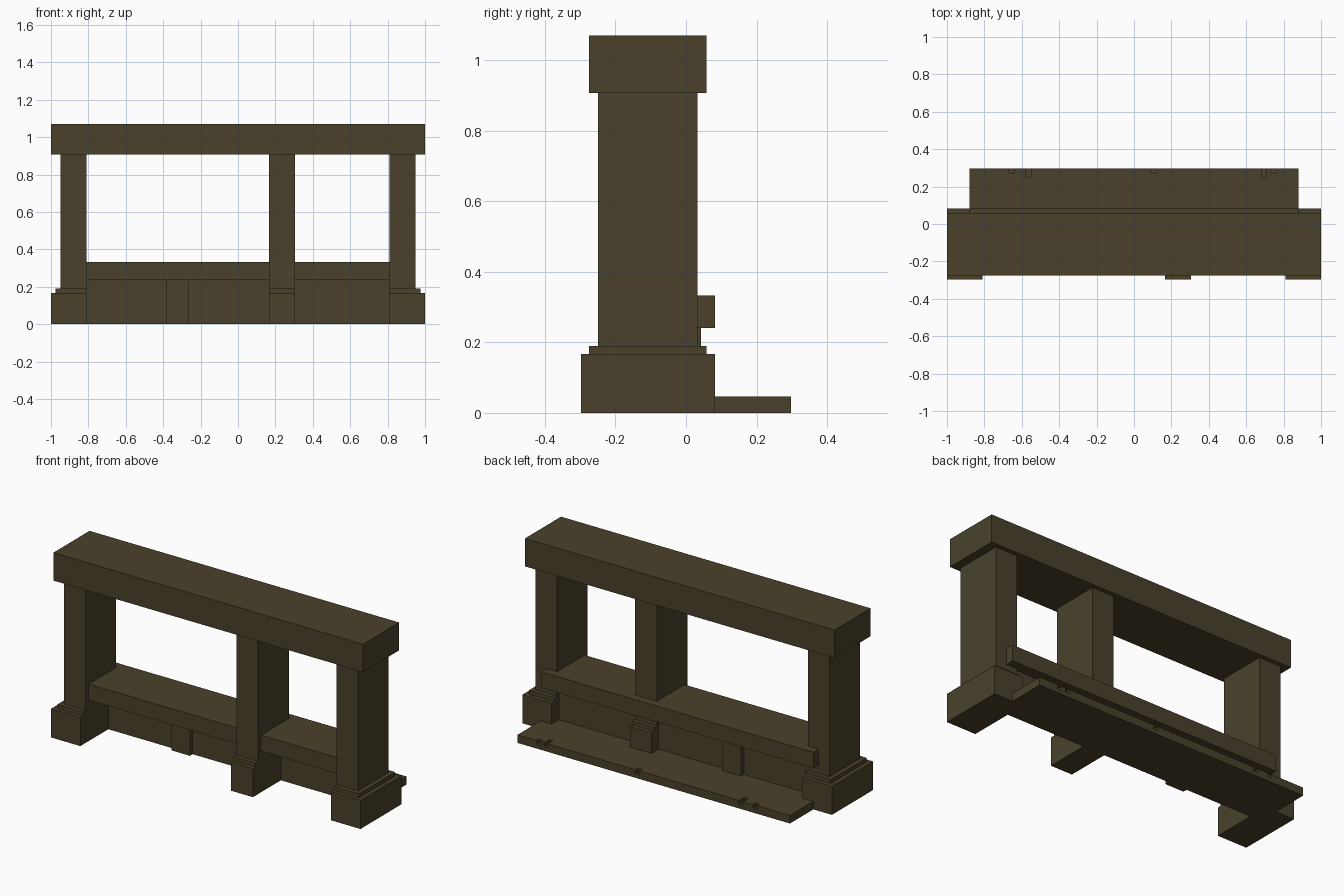
import bpy

if "Cube" in bpy.data.objects:
    bpy.data.objects.remove(bpy.data.objects["Cube"])

wood = bpy.data.materials.new("dark olive brown")
wood.diffuse_color = (0.068, 0.053, 0.025, 1)
wood.use_nodes = True
wood.node_tree.nodes["Principled BSDF"].inputs["Base Color"].default_value = wood.diffuse_color


def box(name, x, y, z):
    """Axis-aligned box from (min, max) ranges."""
    verts = [(a, b, c) for a in x for b in y for c in z]
    faces = [(0, 1, 3, 2), (4, 6, 7, 5), (0, 4, 5, 1),
             (2, 3, 7, 6), (0, 2, 6, 4), (1, 5, 7, 3)]
    mesh = bpy.data.meshes.new(name)
    mesh.from_pydata(verts, [], faces)
    mesh.materials.append(wood)
    obj = bpy.data.objects.new(name, mesh)
    bpy.context.collection.objects.link(obj)
    return obj


# Posts with stepped footings: (name, post x range, outward direction)
POSTS = [("left", (-0.95, -0.81), -1),
         ("middle", (0.165, 0.305), 0),
         ("right", (0.81, 0.95), 1)]


def flare(x, side, amount):
    """Widen a post range on its outer side only."""
    return (x[0] - amount * (side < 0), x[1] + amount * (side > 0))


for name, x, side in POSTS:
    box(name + "_post", x, (-0.25, 0.033), (0.19, 0.907))
    box(name + "_footing_cap", flare(x, side, 0.025), (-0.275, 0.058), (0.167, 0.19))
    box(name + "_footing", flare(x, side, 0.05), (-0.298, 0.082), (0, 0.167))

# Top beam
box("top_beam", (-1, 1), (-0.275, 0.058), (0.907, 1.07))

# Sill board between the posts, with a longer rail behind them
box("sill", (-0.81, 0.81), (-0.222, 0.033), (0.24, 0.333))
box("back_rail", (-0.88, 0.88), (0.033, 0.082), (0.24, 0.333))

# Recessed wall under the sill and its small stud
box("lower_wall", (-0.81, 0.81), (-0.04, 0.017), (0, 0.24))
box("wall_stud", (-0.385, -0.265), (-0.065, 0.042), (0, 0.24))

# Floor slab behind, with chipped notches along the back edge
box("floor_slab_inner", (-0.81, 0.81), (0.017, 0.082), (0, 0.047))
slab = box("floor_slab", (-0.88, 0.88), (0.082, 0.298), (0, 0.047))
for cx, depth in [(-0.655, 0.025), (-0.565, 0.048), (0.105, 0.025),
                  (0.695, 0.048), (0.745, 0.025)]:
    cutter = box("notch_cutter", (cx - 0.013, cx + 0.013), (0.298 - depth, 0.35), (0.024, 0.1))
    cutter.hide_render = True
    cutter.hide_viewport = True
    cut = slab.modifiers.new("notch", "BOOLEAN")
    cut.operation = "DIFFERENCE"
    cut.solver = "EXACT"
    cut.object = cutter
